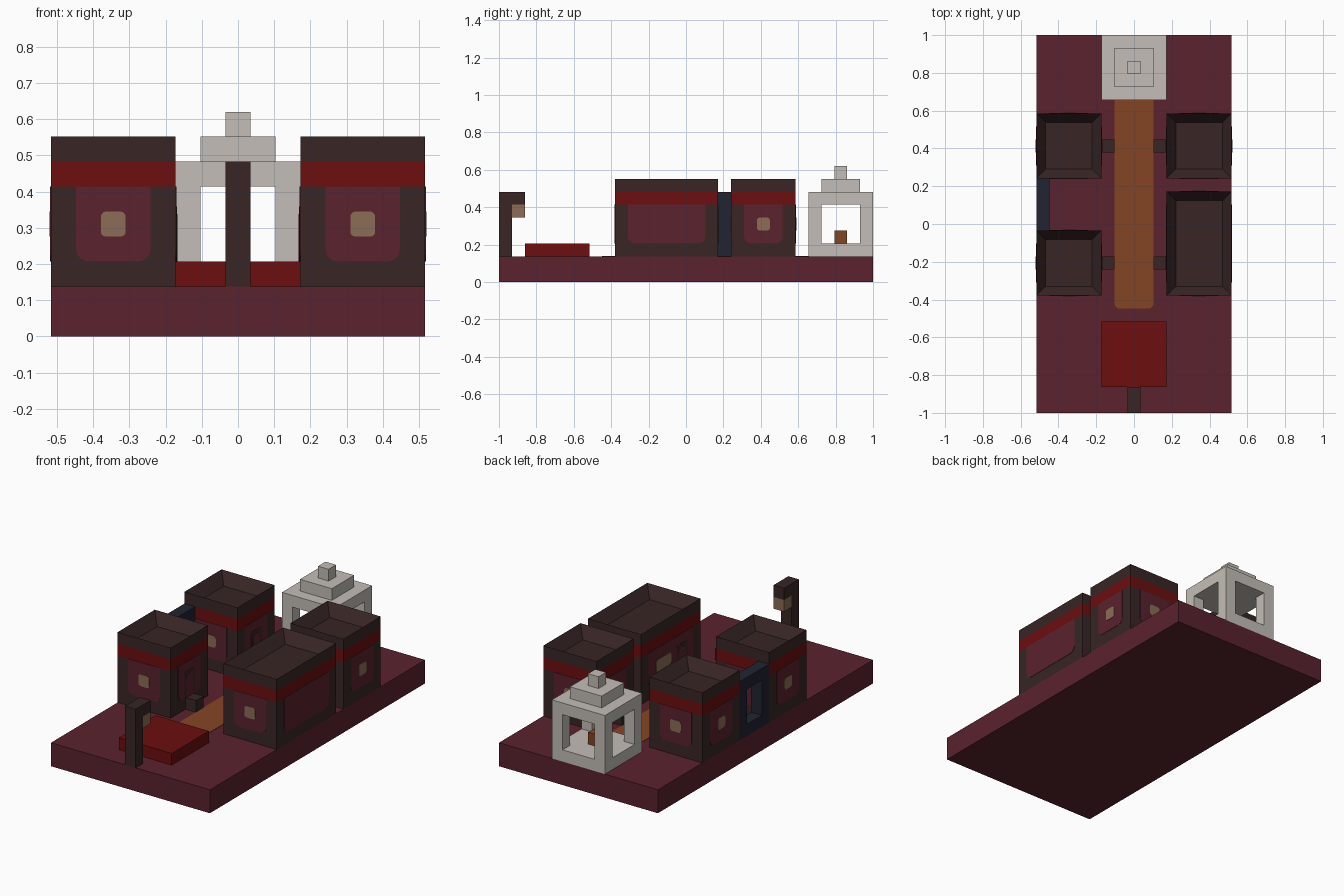
import bpy, bmesh, math
from mathutils import Vector

if "Cube" in bpy.data.objects:
    bpy.data.objects.remove(bpy.data.objects["Cube"])

U = 2 / 29  # one building block
UP = Vector((0, 0, 1))


def material(name, *rgb):
    """Make a flat material from 0-255 display values."""
    lin = [((c / 255 + 0.055) / 1.055) ** 2.4 for c in rgb] + [1]
    m = bpy.data.materials.new(name)
    m.diffuse_color = lin
    m.use_nodes = True
    bsdf = m.node_tree.nodes["Principled BSDF"]
    bsdf.inputs["Base Color"].default_value = lin
    bsdf.inputs["Roughness"].default_value = 0.9
    return m


MAROON = material("maroon", 90, 34, 46)
DARK = material("dark brick", 56, 37, 37)
RED = material("deep red", 108, 14, 15)
TAN = material("warm tan", 140, 109, 85)
STONE = material("pale stone", 196, 190, 183)
BROWN = material("orange brown", 132, 69, 35)
BLUE = material("dark blue", 33, 36, 49)


def finish(name, bm, mat):
    bmesh.ops.recalc_face_normals(bm, faces=bm.faces)
    mesh = bpy.data.meshes.new(name)
    bm.to_mesh(mesh)
    bm.free()
    mesh.materials.append(mat)
    ob = bpy.data.objects.new(name, mesh)
    bpy.context.collection.objects.link(ob)
    return ob


def box(name, mat, x, y, z, sunk=False):
    """Box from ranges in block units; sunk hollows out its top."""
    bm = bmesh.new()
    bmesh.ops.create_cube(bm, size=1)
    for v in bm.verts:
        v.co = Vector([r[0] + (c + 0.5) * (r[1] - r[0]) for c, r in zip(v.co, (x, y, z))]) * U
    if sunk:
        bm.faces.ensure_lookup_table()
        bm.normal_update()
        top = max(bm.faces, key=lambda f: f.calc_center_median().z)
        bmesh.ops.inset_individual(bm, faces=[top], thickness=U)
        for v in top.verts:
            v.co.z -= 0.97 * U
    return finish(name, bm, mat)


def plate(name, mat, origin, across, along, w, h, r_low, r_high=0, lift=0.03):
    """Thin rounded plate standing on the middle of its lower edge."""
    across, along = Vector(across), Vector(along)
    pts = []
    corners = ((1, 0, r_low, -90), (1, 1, r_high, 0), (-1, 1, r_high, 90), (-1, 0, r_low, 180))
    for sx, top, r, start in corners:
        cx = sx * (w / 2 - r)
        cy = h - r if top else r
        for i in range(4 if r else 1):
            t = math.radians(start + i * 30)
            pts.append((cx + r * math.cos(t), cy + r * math.sin(t)))
    bm = bmesh.new()
    verts = [bm.verts.new((Vector(origin) + across * a + along * b) * U) for a, b in pts]
    face = bm.faces.new(verts)
    out = bmesh.ops.extrude_face_region(bm, geom=[face])["geom"]
    shift = across.cross(along) * lift * U
    for v in out:
        if isinstance(v, bmesh.types.BMVert):
            v.co += shift
    return finish(name, bm, mat)


def house(name, side, y0, y1):
    """Brick house with red band, hollow parapet, wall panels, windows, door and step."""
    x = sorted((side * 2.5, side * 7.5))
    y = (y0, y1)
    long = y1 - y0 > 5
    box(name + "_walls", DARK, x, y, (2, 6))
    box(name + "_band", RED, x, y, (6, 7))
    box(name + "_parapet", DARK, x, y, (7, 8), sunk=True)
    mid = Vector((side * 5, (y0 + y1) / 2, 3))
    for label, n in (("outer", (side, 0, 0)), ("inner", (-side, 0, 0)),
                     ("front", (0, -1, 0)), ("back", (0, 1, 0))):
        n = Vector(n)
        across = UP.cross(n)
        width = y1 - y0 if n.x else 5
        foot = mid + n * (2.5 if n.x else (y1 - y0) / 2)
        part = name + "_" + label
        plate(part + "_panel", MAROON, foot, across, UP, width - 2, 3, 0.5)
        if label == "inner":
            # door with a step before it
            yd = y0 + 2.5
            door = Vector((foot.x, yd, 3))
            plate(part + "_door_frame", DARK, door, across, UP, 1.4, 2.2, 0, 0.3, 0.05)
            plate(part + "_door", MAROON, door, across, UP, 0.9, 1.9, 0, 0.3, 0.07)
            box(part + "_step", DARK, sorted((side * 1.5, side * 2.5)),
                (yd - 0.5, yd + 0.5), (2, 3))
            if long:
                win = Vector((foot.x, yd + 2.5, 4))
                plate(part + "_window", TAN, win, across, UP, 2, 1, 0.2, 0.2, 0.06)
        elif not (long and label == "outer"):
            plate(part + "_window", TAN, foot + UP, across, UP, 1, 1, 0.2, 0.2, 0.06)


# Ground and path
box("ground_slab", MAROON, (-7.5, 7.5), (-14.5, 14.5), (0, 2))
plate("path", BROWN, (0, -6.5, 2), (1, 0, 0), (0, 1, 0), 3, 16, 0.4)

# Houses
house("right_front_house", -1, -5.5, -0.5)
house("right_back_house", -1, 3.5, 8.5)
house("left_long_house", 1, -5.5, 2.5)
house("left_back_house", 1, 3.5, 8.5)

# Blue frame between the right houses
gx = (-7.5, -6.5)
box("frame_sill", BLUE, gx, (-0.5, 3.5), (2, 3))
box("frame_lintel", BLUE, gx, (-0.5, 3.5), (6, 7))
for label, y in (("front", -0.5), ("back", 2.5)):
    box("frame_jamb_" + label, BLUE, gx, (y, y + 1), (3, 6))

# Stone shrine
box("shrine_floor", STONE, (-2.5, 2.5), (9.5, 14.5), (2, 3))
for sx in (-1, 1):
    for sy in (-1, 1):
        px, py = 2 * sx, 12 + 2 * sy
        box("shrine_pillar", STONE, (px - 0.5, px + 0.5), (py - 0.5, py + 0.5), (3, 6))
for label, r, z in (("slab", 2.5, 6), ("tier", 1.5, 7), ("finial", 0.5, 8)):
    box("shrine_roof_" + label, STONE, (-r, r), (12 - r, 12 + r), (z, z + 1))
box("shrine_altar", BROWN, (-0.5, 0.5), (11.5, 12.5), (3, 4))

# Red platform and lamp post
box("red_platform", RED, (-2.5, 2.5), (-12.5, -7.5), (2, 3))
box("lamp_post", DARK, (-0.5, 0.5), (-14.5, -13.5), (2, 7))
box("lamp_arm", DARK, (-0.5, 0.5), (-13.5, -12.5), (6, 7))
box("lamp", TAN, (-0.5, 0.5), (-13.5, -12.5), (5, 6))
